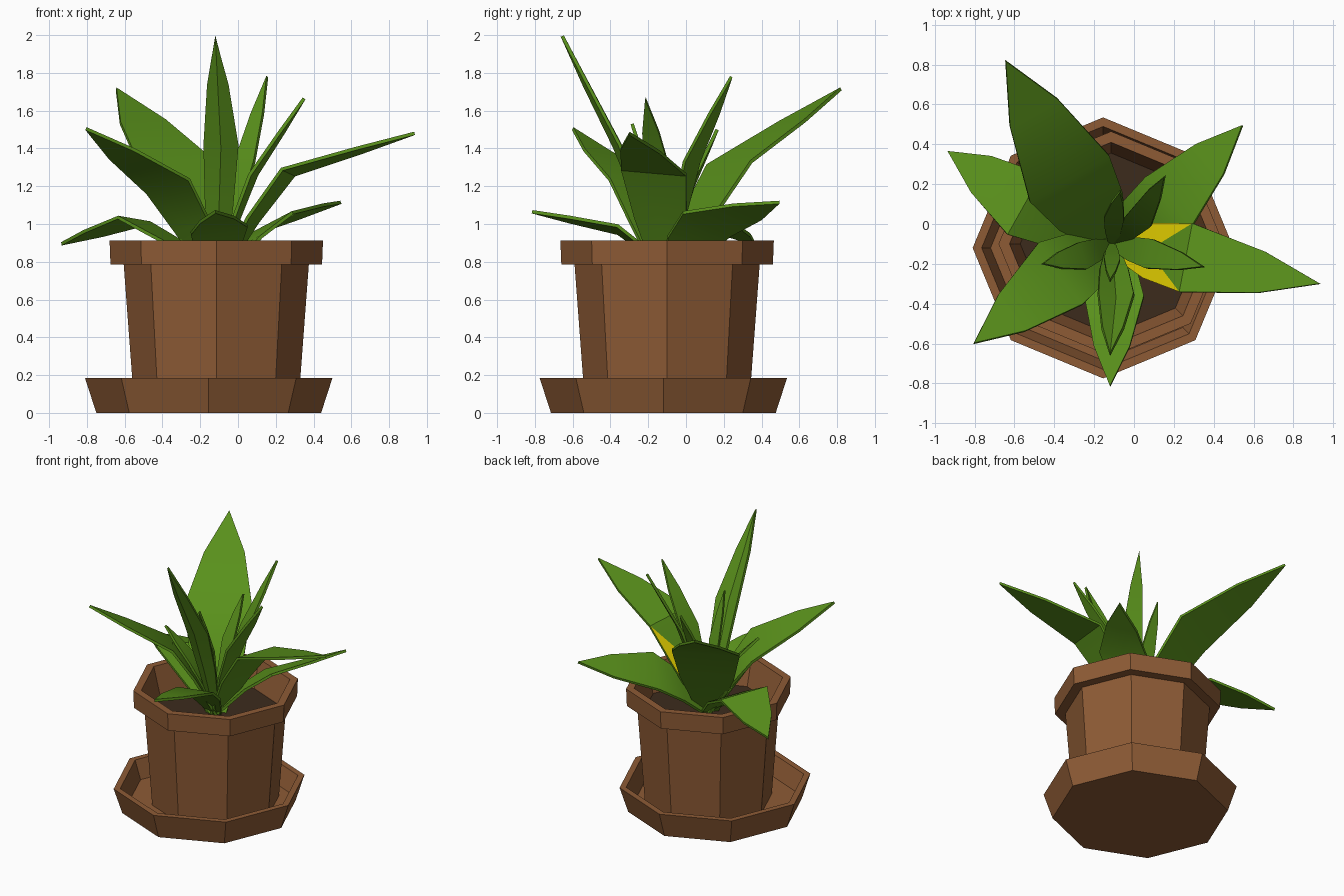
import bpy, bmesh, math
from mathutils import Vector

if "Cube" in bpy.data.objects:
    bpy.data.objects.remove(bpy.data.objects["Cube"])


def material(name, rgb):
    m = bpy.data.materials.new(name)
    m.diffuse_color = (*rgb, 1)
    m.use_nodes = True
    m.node_tree.nodes["Principled BSDF"].inputs["Base Color"].default_value = m.diffuse_color
    return m


TERRACOTTA = material("terracotta", (0.27, 0.105, 0.036))
SOIL = material("soil", (0.046, 0.024, 0.012))
GREEN = material("leaf_green", (0.10, 0.28, 0.011))
YELLOW = material("leaf_yellow", (0.80, 0.65, 0.0))


def add_object(name, bm, mats):
    me = bpy.data.meshes.new(name)
    bm.to_mesh(me)
    bm.free()
    for m in mats:
        me.materials.append(m)
    ob = bpy.data.objects.new(name, me)
    bpy.context.collection.objects.link(ob)
    return ob


def octagon_lathe(name, cx, cy, profile, mat):
    """Eight-sided turned shape from (radius, z) points, closed at both ends."""
    bm = bmesh.new()
    rings = []
    for r, z in profile:
        rings.append([bm.verts.new((cx + r * math.cos(i * math.pi / 4),
                                    cy + r * math.sin(i * math.pi / 4), z)) for i in range(8)])
    for a, b in zip(rings, rings[1:]):
        for i in range(8):
            j = (i + 1) % 8
            bm.faces.new((a[i], a[j], b[j], b[i]))
    bm.faces.new(rings[0][::-1])
    bm.faces.new(rings[-1])
    return add_object(name, bm, [mat])


# Saucer, pot and soil
octagon_lathe("saucer", -0.155, -0.12,
              [(0.595, 0), (0.655, 0.185), (0.61, 0.185), (0.565, 0.05)], TERRACOTTA)
octagon_lathe("pot", -0.115, -0.10,
              [(0.435, 0.05), (0.49, 0.785), (0.56, 0.785), (0.565, 0.912),
               (0.51, 0.912), (0.455, 0.70)], TERRACOTTA)
octagon_lathe("soil", -0.115, -0.10, [(0.45, 0.695), (0.456, 0.71)], SOIL)

BASE = Vector((-0.11, -0.10, 0.70))


def leaf(name, tip, knee, width, roll, fold=0.0, yellow_base=False):
    """Pointed blade: base, half-way, knee, shoulder, tip.
    roll lifts the left edge, fold sinks the midrib into a keel."""
    tip, knee = Vector(tip), Vector(knee)
    d = (tip - BASE).xy.normalized()
    across = Vector((-d.y * width, d.x * width, roll))
    keel = across.cross(tip - BASE).normalized() * width * fold
    half = BASE.lerp(knee, 0.5) + Vector((0, 0, 0.035))
    stations = [(BASE, 0.3), (half, 0.8), (knee, 1.0), (knee.lerp(tip, 0.56), 0.6)]
    bm = bmesh.new()
    rows = [[bm.verts.new(p + across * w), bm.verts.new(p + keel * w),
             bm.verts.new(p - across * w)] for p, w in stations]

    def face(verts, yellow=False):
        bm.faces.new(verts).material_index = 0 if yellow and yellow_base else 1

    for k, ((l0, c0, r0), (l1, c1, r1)) in enumerate(zip(rows, rows[1:])):
        if yellow_base and k == 1:      # green wedge between two yellow flanks
            face((l0, c0, l1), True)
            face((c0, r0, r1), True)
            face((c0, c1, l1))
            face((c0, r1, c1))
        else:
            face((l0, c0, c1, l1), k == 0)
            face((c0, r0, r1, c1), k == 0)
    end = bm.verts.new(tip)
    face((rows[-1][0], rows[-1][1], end))
    face((rows[-1][1], rows[-1][2], end))
    ob = add_object(name, bm, [YELLOW if yellow_base else GREEN, GREEN, GREEN])
    mod = ob.modifiers.new("thickness", "SOLIDIFY")
    mod.thickness = 0.018
    mod.offset = 0
    mod.material_offset = 1      # underside stays green
    mod.material_offset_rim = 1
    bpy.ops.object.select_all(action='DESELECT')
    bpy.context.view_layer.objects.active = ob
    ob.select_set(True)
    bpy.ops.object.modifier_apply(modifier="thickness")
    bpy.ops.object.shade_smooth_by_angle(angle=math.radians(35))


# Large outer leaves
leaf("leaf_back_left", (-0.645, 0.82, 1.715), (-0.325, 0.23, 1.32), 0.23, -0.01)
leaf("leaf_back_right", (0.545, 0.495, 1.115), (0.175, 0.11, 1.00), 0.17, -0.06)
leaf("leaf_left", (-0.935, 0.365, 0.895), (-0.55, 0.10, 1.02), 0.175, 0.015)
leaf("leaf_front_left", (-0.805, -0.60, 1.505), (-0.37, -0.25, 1.20), 0.19, 0.035)
leaf("leaf_front", (-0.12, -0.815, 1.065), (-0.10, -0.36, 0.97), 0.15, 0.02)
leaf("leaf_right", (0.935, -0.30, 1.48), (0.265, -0.17, 1.275), 0.175, -0.015, 0, True)
# Upright inner leaves
leaf("tall_leaf_front", (-0.12, -0.655, 1.995), (-0.09, -0.35, 1.42), 0.09, 0, 0.35)
leaf("inner_leaf_back", (0.155, 0.24, 1.78), (0.035, 0.03, 1.33), 0.065, 0)
leaf("inner_leaf_right", (0.35, -0.215, 1.665), (0.08, -0.15, 1.26), 0.075, 0)
leaf("inner_leaf_left", (-0.46, -0.20, 1.30), (-0.26, -0.16, 1.08), 0.07, 0)
leaf("small_leaf_back", (-0.07, 0.165, 1.50), (-0.10, 0.03, 1.20), 0.05, 0)
leaf("small_leaf_front", (-0.12, -0.285, 1.53), (-0.11, -0.18, 1.20), 0.04, 0)
